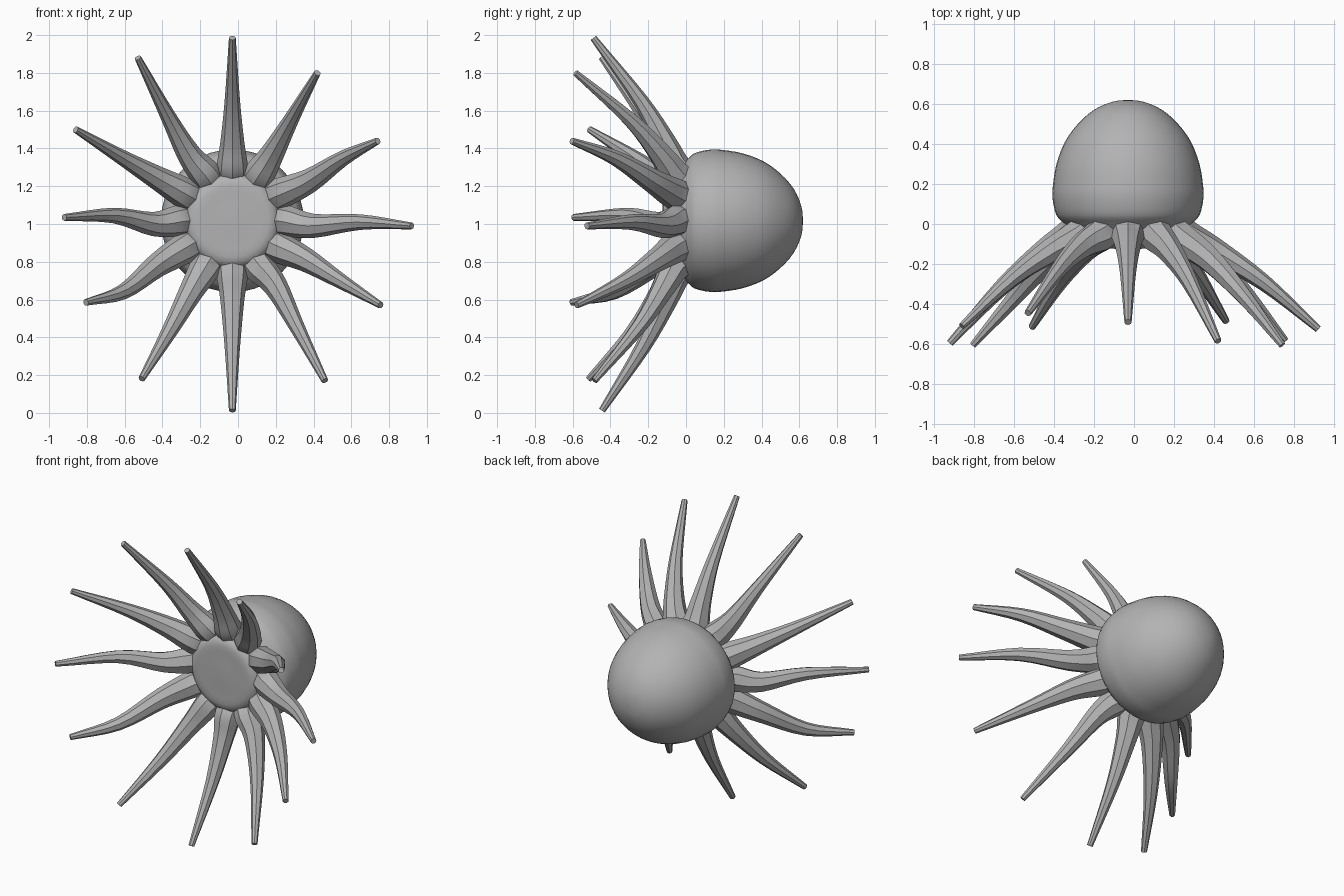
import bpy, bmesh, math
from mathutils import Vector

cube = bpy.data.objects.get("Cube")
if cube:
    bpy.data.objects.remove(cube)

CENTRE = Vector((-0.03, 0, 1.017))
AXIS = Vector((0, 1, 0))

grey = bpy.data.materials.new("plain grey")
grey.use_nodes = True
grey.diffuse_color = (0.45, 0.45, 0.45, 1)
grey.node_tree.nodes["Principled BSDF"].inputs["Base Color"].default_value = grey.diffuse_color


def smooth_path(points, steps):
    """Catmull-Rom samples through the points."""
    p = [2 * points[0] - points[1]] + points + [2 * points[-1] - points[-2]]
    out = []
    for a, b, c, d in zip(p, p[1:], p[2:], p[3:]):
        for i in range(steps):
            t = i / steps
            out.append(b + 0.5 * t * (c - a + t * (2 * a - 5 * b + 4 * c - d
                                                   + t * (3 * (b - c) + d - a))))
    return out + [points[-1]]


def finish(bm, name, angle):
    bmesh.ops.recalc_face_normals(bm, faces=bm.faces)
    mesh = bpy.data.meshes.new(name)
    bm.to_mesh(mesh)
    bm.free()
    mesh.materials.append(grey)
    obj = bpy.data.objects.new(name, mesh)
    bpy.context.collection.objects.link(obj)
    bpy.ops.object.select_all(action='DESELECT')
    obj.select_set(True)
    bpy.context.view_layer.objects.active = obj
    bpy.ops.object.shade_smooth_by_angle(angle=math.radians(angle))


# Bell: a (radius, y) profile turned about the y axis, with a raised front disc
profile = [(0, -0.125), (0.12, -0.122), (0.222, -0.115), (0.27, -0.05), (0.32, 0.003),
           (0.358, 0.045), (0.377, 0.13), (0.374, 0.2), (0.357, 0.3), (0.315, 0.41),
           (0.25, 0.5), (0.17, 0.57), (0.08, 0.61), (0, 0.62)]
samples = smooth_path([Vector((r, y, 0)) for r, y in profile], 3)
bm = bmesh.new()
verts = [bm.verts.new(CENTRE + p) for p in samples]
edges = [bm.edges.new(pair) for pair in zip(verts, verts[1:])]
bmesh.ops.spin(bm, geom=verts + edges, cent=CENTRE, axis=AXIS, angle=math.tau,
               steps=40, use_merge=True)
bmesh.ops.remove_doubles(bm, verts=bm.verts, dist=0.0005)
finish(bm, "bell", 50)

# Tentacles, clockwise from the top: inner bend, outer bend (x, z), tip (x, y, z)
tentacles = [
    ((-0.03, 1.43), (-0.03, 1.65), (-0.03, -0.49, 1.985)),
    ((0.18, 1.37), (0.28, 1.55), (0.42, -0.585, 1.8)),
    ((0.38, 1.23), (0.56, 1.35), (0.74, -0.605, 1.44)),
    ((0.4, 0.99), (0.65, 1.01), (0.92, -0.525, 0.99)),
    ((0.36, 0.81), (0.54, 0.7), (0.755, -0.58, 0.57)),
    ((0.2, 0.67), (0.31, 0.46), (0.46, -0.485, 0.17)),
    ((-0.03, 0.6), (-0.03, 0.35), (-0.03, -0.445, 0.012)),
    ((-0.25, 0.64), (-0.37, 0.42), (-0.51, -0.515, 0.18)),
    ((-0.43, 0.78), (-0.61, 0.64), (-0.805, -0.605, 0.585)),
    ((-0.45, 1.0), (-0.66, 1.045), (-0.92, -0.595, 1.035)),
    ((-0.42, 1.24), (-0.61, 1.35), (-0.86, -0.51, 1.5)),
    ((-0.26, 1.37), (-0.37, 1.57), (-0.53, -0.445, 1.88)),
]
SIDES = 8
BASE = 0.283
BASE_Y = -0.057

for n, (inner, outer, tip) in enumerate(tentacles):
    angle = n * math.tau / len(tentacles)
    radial = Vector((math.sin(angle), 0, math.cos(angle)))
    tip = Vector(tip)
    reach = (Vector((tip.x, 0, tip.z)) - CENTRE).length
    root = CENTRE + radial * BASE + AXIS * BASE_Y
    points = [root - radial * 0.04 + AXIS * 0.065, root]
    for x, z in (inner, outer):
        p = Vector((x, 0, z))
        u = ((p - CENTRE).length - BASE) / (reach - BASE)
        p.y = BASE_Y + (tip.y - BASE_Y) * u * (0.63 + 0.37 * u)
        points.append(p)
    points.append(tip)
    path = smooth_path(points, 4)
    widths = smooth_path([Vector((w, 0, 0)) for w in (0.075, 0.084, 0.064, 0.041, 0.018)], 4)

    bm = bmesh.new()
    rings = []
    for i, (p, w) in enumerate(zip(path, widths)):
        tangent = (path[min(i + 1, len(path) - 1)] - path[max(i - 1, 0)]).normalized()
        across = AXIS.cross(radial)
        across = (across - tangent * across.dot(tangent)).normalized()
        up = tangent.cross(across)
        rings.append([bm.verts.new(p + w.x * (across * math.cos(a) + up * math.sin(a)))
                      for a in (k * math.tau / SIDES for k in range(SIDES))])
    for low, high in zip(rings, rings[1:]):
        for k in range(SIDES):
            j = (k + 1) % SIDES
            bm.faces.new((low[k], low[j], high[j], high[k]))
    bm.faces.new(rings[0])
    bm.faces.new(rings[-1])
    finish(bm, f"tentacle_{n + 1}", 30)
